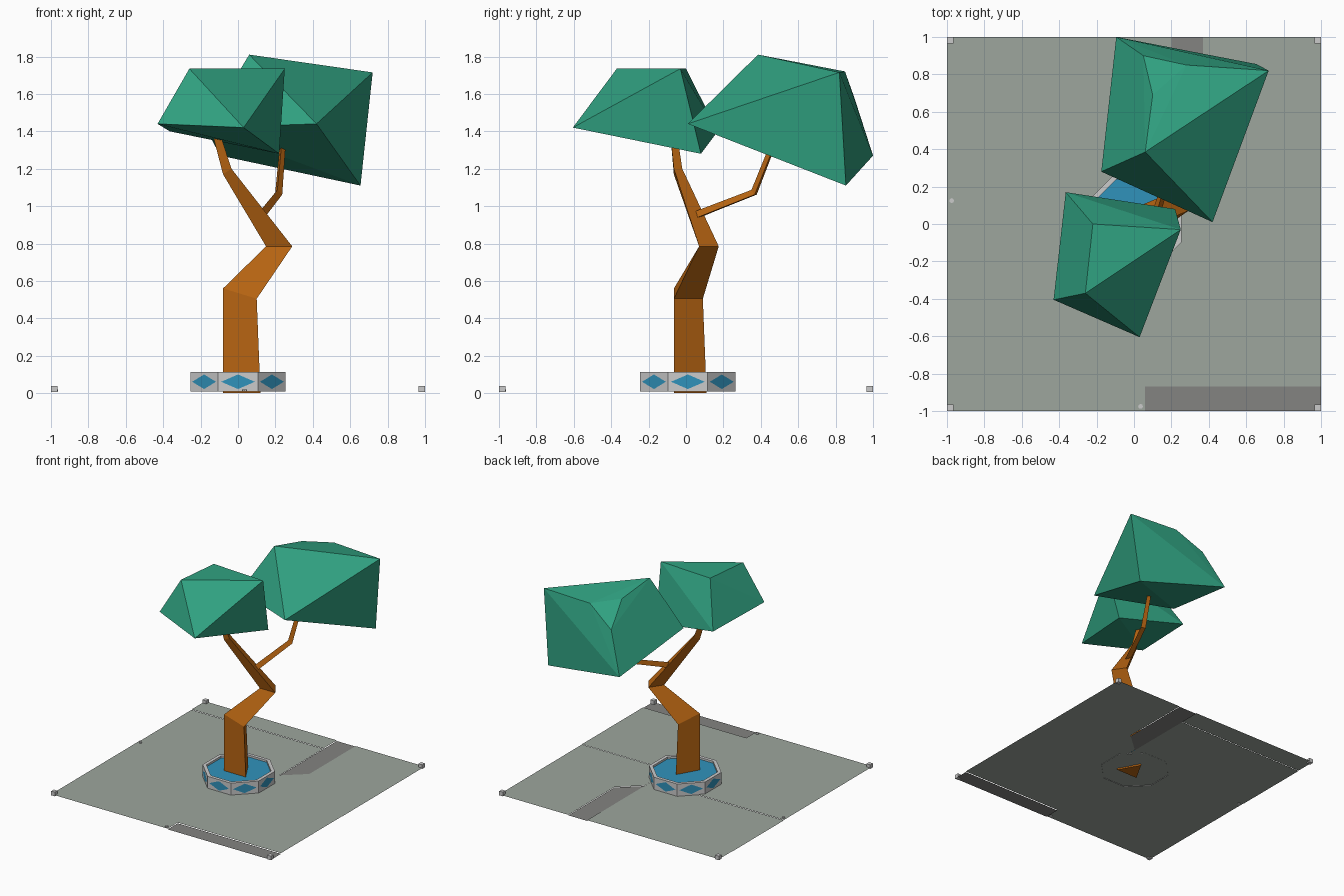
import bpy
import bmesh
from math import pi, cos, sin
from mathutils import Vector, Matrix

if "Cube" in bpy.data.objects:
    bpy.data.objects.remove(bpy.data.objects["Cube"])


def material(name, rgb):
    m = bpy.data.materials.new(name)
    m.diffuse_color = (*rgb, 1)
    m.use_nodes = True
    m.node_tree.nodes["Principled BSDF"].inputs["Base Color"].default_value = m.diffuse_color
    return m


LEAF = material("leaf_green", (0.03, 0.36, 0.22))
BARK = material("bark_orange", (0.48, 0.13, 0.006))
WATER = material("water_blue", (0.03, 0.29, 0.50))
STONE = material("pale_stone", (0.34, 0.38, 0.34))
DARK = material("dark_stone", (0.23, 0.23, 0.22))


def mesh_object(name, verts, faces, mat=None, fix=True):
    me = bpy.data.meshes.new(name)
    me.from_pydata([tuple(v) for v in verts], [], faces)
    if fix:
        bm = bmesh.new()
        bm.from_mesh(me)
        bmesh.ops.recalc_face_normals(bm, faces=bm.faces)
        bm.to_mesh(me)
        bm.free()
    ob = bpy.data.objects.new(name, me)
    bpy.context.collection.objects.link(ob)
    if mat:
        me.materials.append(mat)
    return ob


def hull(name, points, mat):
    """Faceted solid stretched over a few points."""
    bm = bmesh.new()
    for p in points:
        bm.verts.new(p)
    bmesh.ops.convex_hull(bm, input=bm.verts)
    bmesh.ops.recalc_face_normals(bm, faces=bm.faces)
    me = bpy.data.meshes.new(name)
    bm.to_mesh(me)
    bm.free()
    me.materials.append(mat)
    bpy.context.collection.objects.link(bpy.data.objects.new(name, me))


def loft(name, rings, mat, caps=True):
    """Skin a row of rings with equal point counts."""
    n = len(rings[0])
    verts = [v for r in rings for v in r]
    faces = [(i * n + k, i * n + (k + 1) % n, (i + 1) * n + (k + 1) % n, (i + 1) * n + k)
             for i in range(len(rings) - 1) for k in range(n)]
    if caps:
        faces += [tuple(range(n)), tuple(range(len(verts) - n, len(verts)))]
    return mesh_object(name, verts, faces, mat)


def rect(x0, x1, y0, y1):
    return [(x0, y0), (x1, y0), (x1, y1), (x0, y1)]


# Ground: thin paving panels at slightly different heights
panels = [
    ("paving_back_left", rect(-1, 0.2, 0.825, 1), 0.014, STONE),
    ("paving_left", rect(-1, 0.2, 0.155, 0.825), 0.011, STONE),
    ("paving_front_left", rect(-1, 0.06, -1, 0.155), 0.014, STONE),
    ("paving_back_right", [(0.06, -0.075), (1, -0.075), (1, 1), (0.37, 1),
                           (0.37, 0.4), (0.2, 0.25), (0.2, 0.155), (0.06, 0.155)], 0.012, STONE),
    ("paving_front_right", rect(0.06, 1, -0.87, -0.075), 0.014, STONE),
    ("channel_front", rect(0.06, 1, -1, -0.87), 0.008, DARK),
    ("channel_back", [(0.2, 0.25), (0.37, 0.4), (0.37, 1), (0.2, 1)], 0.008, DARK),
]
for name, outline, z, mat in panels:
    mesh_object(name, [(x, y, z) for x, y in outline], [tuple(range(len(outline)))], mat, fix=False)

# Corner blocks and small studs
for i, (sx, sy) in enumerate([(-1, -1), (1, -1), (1, 1), (-1, 1)]):
    bpy.ops.mesh.primitive_cube_add(size=0.034, location=(0.983 * sx, 0.983 * sy, 0.022))
    bpy.context.object.name = f"corner_block_{i + 1}"
for i, (x, y) in enumerate([(-0.975, 0.125), (0.035, -0.975)]):
    bpy.ops.mesh.primitive_cylinder_add(vertices=8, radius=0.013, depth=0.01, location=(x, y, 0.015))
    bpy.context.object.name = f"stud_{i + 1}"

# Planter: octagonal wall with water inside
CENTRE = Vector((0, 0.01, 0))


def octagon(apothem, z):
    r = apothem / cos(pi / 8)
    return [CENTRE + Vector((r * cos(pi / 8 + k * pi / 4), r * sin(pi / 8 + k * pi / 4), z))
            for k in range(8)]


loft("planter_wall", [octagon(0.255, 0.01), octagon(0.255, 0.112),
                      octagon(0.228, 0.112), octagon(0.228, 0.095)], None, caps=False)
mesh_object("planter_water", octagon(0.228, 0.096), [tuple(range(8))], WATER, fix=False)

# Blue diamond on each planter side
for k in range(8):
    rot = Matrix.Rotation(k * pi / 4, 3, 'Z')
    shape = [(-0.09, 0.061), (0, 0.022), (0.09, 0.061), (0, 0.1)]
    mesh_object(f"planter_diamond_{k + 1}",
                [CENTRE + rot @ Vector((u, -0.2565, z)) for u, z in shape],
                [(0, 1, 2, 3)], WATER, fix=False)

# Trunk: three-sided, tapering and kinked
loft("trunk", [
    [(-0.08, -0.065, 0), (0.12, -0.065, 0), (0.02, 0.11, 0)],
    [(-0.08, -0.065, 0.56), (0.10, -0.065, 0.505), (0.01, 0.09, 0.505)],
    [(0.15, 0.07, 0.785), (0.29, 0.07, 0.785), (0.22, 0.175, 0.785)],
    [(-0.08, -0.065, 1.17), (-0.035, -0.065, 1.20), (-0.055, -0.02, 1.2)],
    [(-0.14, -0.085, 1.40), (-0.10, -0.085, 1.40), (-0.12, -0.05, 1.40)],
], BARK)

# Side branch: three-sided tube along a bent path
path = [Vector(p) for p in [(0.12, 0.06, 0.95), (0.215, 0.365, 1.07), (0.24, 0.48, 1.36)]]
rings = []
for i, p in enumerate(path):
    t = (path[min(i + 1, 2)] - path[max(i - 1, 0)]).normalized()
    q = t.to_track_quat('Z', 'Y')
    r = (0.025, 0.023, 0.018)[i]
    rings.append([p + q @ Vector((r * cos(a), r * sin(a), 0))
                  for a in (pi / 2, pi * 7 / 6, pi * 11 / 6)])
loft("branch", rings, BARK)

# Foliage clumps
hull("foliage_front", [
    (-0.26, -0.37, 1.735), (-0.22, 0.0, 1.735), (0.25, -0.03, 1.735), (-0.43, -0.405, 1.44),
    (0.03, -0.605, 1.42), (0.22, 0.08, 1.28), (-0.365, 0.17, 1.40)], LEAF)
hull("foliage_back", [
    (0.06, 0.385, 1.81), (0.10, 0.69, 1.745), (0.28, 0.85, 1.72), (0.72, 0.82, 1.715),
    (0.05, 0.90, 1.58), (0.42, 0.01, 1.44), (-0.175, 0.28, 1.42), (-0.095, 1.0, 1.27),
    (0.655, 0.855, 1.11)], LEAF)
